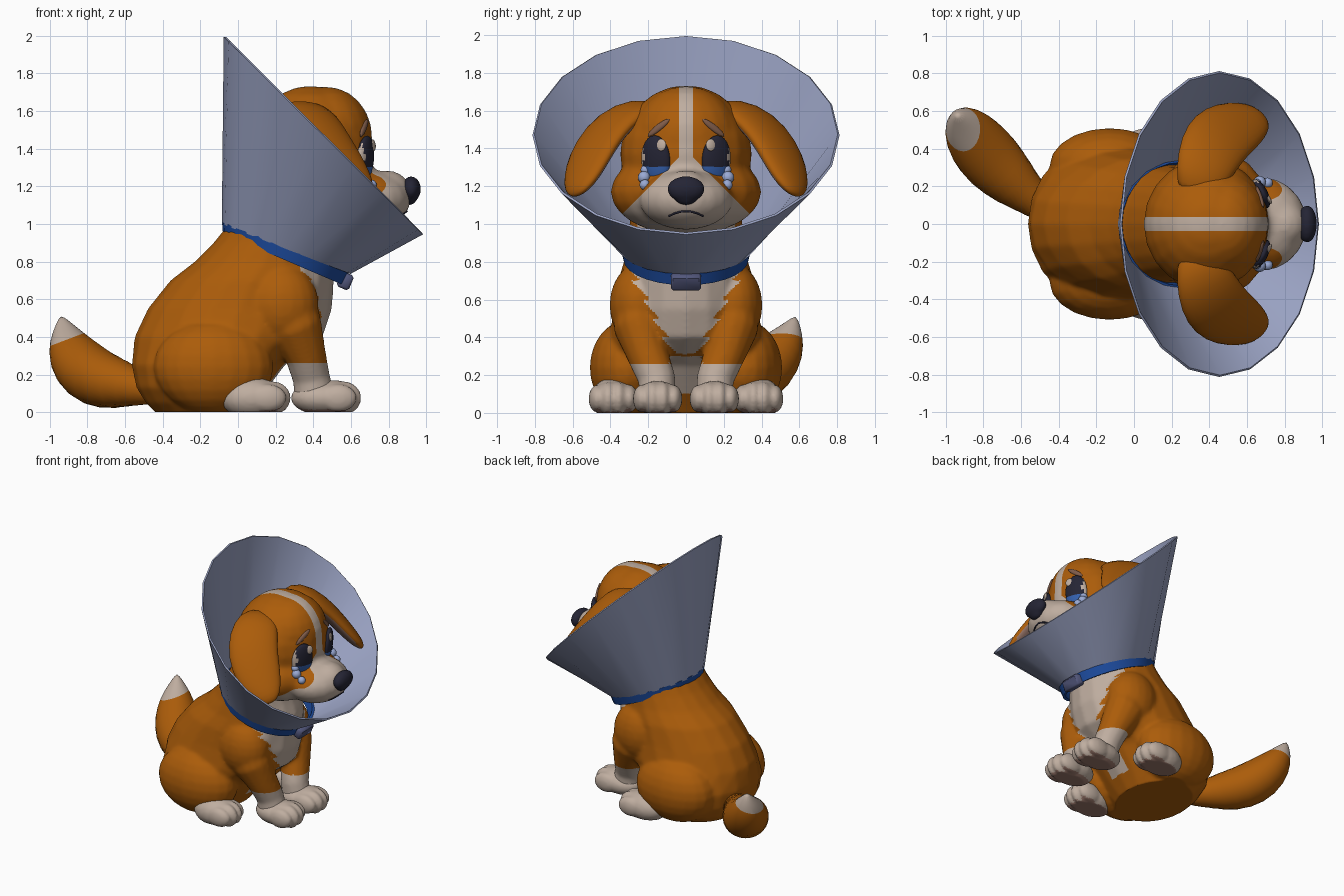
import bpy, bmesh, math
from mathutils import Vector, Matrix, Quaternion

cube = bpy.data.objects.get("Cube")
if cube:
    bpy.data.objects.remove(cube)


def material(name, rgb):
    m = bpy.data.materials.new(name)
    m.use_nodes = True
    m.diffuse_color = (*rgb, 1)
    bsdf = next(n for n in m.node_tree.nodes if n.type == 'BSDF_PRINCIPLED')
    bsdf.inputs["Base Color"].default_value = (*rgb, 1)
    return m


ORANGE = material("orange fur", (.41, .108, .003))
CREAM = material("cream fur", (.52, .42, .35))
CONE = material("pale blue plastic", (.32, .36, .54))
BLUE = material("collar blue", (.012, .07, .34))
NAVY = material("dark navy", (.018, .018, .035))
IRIS = material("iris blue", (.035, .12, .43))
BROW = material("brow brown", (.22, .11, .07))
PINK = material("pad pink", (.33, .19, .15))
TEAR = material("tear blue", (.32, .40, .66))
BUCKLE = material("buckle slate", (.085, .095, .2))


def ellipsoid(bm, c, r, rot=None):
    bmesh.ops.create_uvsphere(bm, u_segments=20, v_segments=12, radius=1,
                              matrix=Matrix.LocRotScale(Vector(c), rot, Vector(r)))


def loft(bm, stations, n=20, caps=True):
    """Skin elliptical rings, each given as centre, u and v half axes."""
    rings = []
    for c, u, v in stations:
        c, u, v = Vector(c), Vector(u), Vector(v)
        angles = [2 * math.pi * i / n for i in range(n)]
        rings.append([bm.verts.new(c + u * math.cos(a) + v * math.sin(a)) for a in angles])
    for a, b in zip(rings, rings[1:]):
        for i in range(n):
            j = (i + 1) % n
            bm.faces.new((a[i], a[j], b[j], b[i]))
    if caps:
        bm.faces.new(rings[0])
        bm.faces.new(rings[-1])


def tube(bm, stations, across, n=14):
    """Tube along points with (position, width, thickness)."""
    pts = [Vector(s[0]) for s in stations]
    rings = []
    for i, (p, a, b) in enumerate(stations):
        t = (pts[min(i + 1, len(pts) - 1)] - pts[max(i - 1, 0)]).normalized()
        v = t.cross(Vector(across)).normalized()
        rings.append((p, v.cross(t) * a, v * b))
    loft(bm, rings, n)


def finish(name, bm, mats, rule=None, voxel=0, soften=4, subsurf=0, solid=0, cuts=()):
    """Make the object, bake its modifiers, cut colour edges and paint faces."""
    bmesh.ops.recalc_face_normals(bm, faces=bm.faces)
    obj = bpy.data.objects.new(name, bpy.data.meshes.new(name))
    bm.to_mesh(obj.data)
    bm.free()
    bpy.context.collection.objects.link(obj)
    if voxel:
        mod = obj.modifiers.new("fuse", 'REMESH')
        mod.mode, mod.voxel_size = 'VOXEL', voxel
        mod = obj.modifiers.new("soften", 'SMOOTH')
        mod.factor, mod.iterations = .5, soften
    if subsurf:
        obj.modifiers.new("round", 'SUBSURF').levels = subsurf
    if solid:
        mod = obj.modifiers.new("thickness", 'SOLIDIFY')
        mod.thickness, mod.offset = solid, 0
    bpy.context.view_layer.update()
    dg = bpy.context.evaluated_depsgraph_get()
    baked = bpy.data.meshes.new_from_object(obj.evaluated_get(dg))
    obj.modifiers.clear()
    obj.data = baked
    baked.materials.clear()
    for m in mats:
        baked.materials.append(m)
    bm = bmesh.new()
    bm.from_mesh(baked)
    for co, no in cuts:
        bmesh.ops.bisect_plane(bm, geom=bm.verts[:] + bm.edges[:] + bm.faces[:],
                               plane_co=co, plane_no=no)
    for v in bm.verts:
        v.co.z = max(v.co.z, 0)
    bm.normal_update()
    for f in bm.faces:
        f.smooth = True
        f.material_index = int(rule(f.calc_center_median(), f.normal)) if rule else 0
    bm.to_mesh(baked)
    bm.free()
    baked.set_sharp_from_angle(angle=math.radians(45))
    return obj


# Torso, haunches and front legs fused into one body
bm = bmesh.new()
profile = [(-.02, -.42, .05, .3), (.05, -.49, .1, .37), (.13, -.54, .16, .42),
           (.25, -.565, .25, .435), (.4, -.55, .45, .41), (.55, -.48, .5, .38),
           (.7, -.36, .51, .36), (.8, -.23, .51, .33), (.9, -.13, .48, .31),
           (1.0, -.05, .46, .3), (1.2, .06, .5, .28)]
loft(bm, [(((a + b) / 2, 0, z), ((b - a) / 2, 0, 0), (0, w, 0)) for z, a, b, w in profile])
for s in (1, -1):
    ellipsoid(bm, (-.13, s * .31, .24), (.32, .2, .25))
    ellipsoid(bm, (.23, s * .25, .57), (.2, .155, .22))
    tube(bm, [((.24, s * .25, .62), .16, .13), ((.3, s * .25, .45), .15, .135),
              ((.36, s * .2, .3), .11, .11), ((.39, s * .155, .18), .1, .1),
              ((.41, s * .15, .06), .11, .1)], (1, 0, 0))


def body_rule(c, n):
    y = abs(c.y)
    leg = c.z < .26 and c.x > .265 and y > .03
    tuft = (c.z * 10 % 1) * .05
    bib = c.x > .33 and n.x > .15 and c.z > .28 and y < .02 + (c.z - .28) * .53 + tuft
    belly = c.x > .12 and .1 < c.z < .3 and y < .09 and n.x > .4
    return leg or bib or belly


finish("body", bm, [ORANGE, CREAM], body_rule, voxel=.012, soften=12,
       cuts=[((0, 0, .26), (0, 0, 1))])

# Paws with four toes and flat pads
for label, x, y, top in (("front", .45, .15, .09), ("hind", .075, .385, .11)):
    for side, s in (("left", 1), ("right", -1)):
        bm = bmesh.new()
        ellipsoid(bm, (x, s * y, .075), (.17, .125, top))
        ellipsoid(bm, (x + .06, s * y, .08), (.13, .122, .09))
        for k in (-1.5, -.5, .5, 1.5):
            ellipsoid(bm, (x + .11 - .012 * k * k, s * y + k * .056, .075),
                      (.1, .047, .092 - .008 * k * k))
        finish(f"{side}_{label}_paw", bm, [CREAM, PINK], lambda c, n: n.z < -.8,
               voxel=.012, soften=5)

# Tail with a cream tip
bm = bmesh.new()
tube(bm, [((-.42, .06, .12), .08, .08), ((-.52, .12, .13), .1, .1),
          ((-.64, .22, .15), .145, .15), ((-.75, .33, .175), .165, .175),
          ((-.845, .44, .25), .16, .165), ((-.9, .52, .35), .12, .125),
          ((-.925, .56, .44), .065, .065), ((-.94, .58, .51), .008, .008)], (1, -1, 0))
finish("tail", bm, [ORANGE, CREAM], lambda c, n: c.z > .355 + .38 * (c.x + .99), subsurf=1,
       cuts=[((-.99, 0, .355), (-.38, 0, 1))])

# Head with stripe and muzzle markings
bm = bmesh.new()
ellipsoid(bm, (.385, 0, 1.37), (.335, .35, .365))
ellipsoid(bm, (.47, 0, 1.46), (.245, .28, .27))
ellipsoid(bm, (.42, 0, 1.17), (.325, .4, .23))
ellipsoid(bm, (.68, 0, 1.13), (.24, .25, .16))
ellipsoid(bm, (.79, 0, 1.17), (.13, .13, .115))


def head_rule(c, n):
    y = abs(c.y)
    return (y < .038 and c.z > 1.2) or (c.x > .45 and c.z < 1.39 - y)


head = finish("head", bm, [ORANGE, CREAM], head_rule, voxel=.018, soften=6,
              cuts=[((0, .038, 0), (0, 1, 0)), ((0, -.038, 0), (0, 1, 0)),
                    ((0, 0, 1.39), (0, 1, 1)), ((0, 0, 1.39), (0, -1, 1))])
bpy.context.view_layer.update()


def on_face(y, z, lift=0.0):
    hit, loc, normal, _ = head.ray_cast(Vector((2, y, z)), Vector((-1, 0, 0)))
    return loc + normal * lift, normal.to_track_quat('X', 'Z')


def eye_rule(c, n):
    if abs(c.y) > .222 and c.z > 1.28:
        return 2
    return c.z < 1.315


for side, s in (("left", 1), ("right", -1)):
    # Ears drape outward and forward
    bm = bmesh.new()
    tube(bm, [((.33, s * .13, 1.59), .1, .05), ((.36, s * .26, 1.61), .15, .06),
              ((.4, s * .38, 1.54), .18, .065), ((.46, s * .47, 1.43), .185, .065),
              ((.54, s * .52, 1.32), .17, .06), ((.62, s * .55, 1.23), .13, .05),
              ((.67, s * .565, 1.18), .085, .035), ((.69, s * .57, 1.155), .03, .01)],
         (.75, -.42 * s, -.1))
    inward = Vector((-.3, -.6 * s, -.5)).normalized()
    finish(f"{side}_ear", bm, [ORANGE, PINK], lambda c, n: n.dot(inward) > .7, subsurf=1)
    # Eyes, highlights, tears and worried brows
    bm = bmesh.new()
    loc, rot = on_face(s * .16, 1.34)
    ellipsoid(bm, loc, (.035, .084, .13), rot)
    finish(f"{side}_eye", bm, [NAVY, IRIS, CREAM], eye_rule)
    bm = bmesh.new()
    loc, rot = on_face(s * .12, 1.415, .029)
    ellipsoid(bm, loc, (.01, .028, .032), rot)
    finish(f"{side}_eye_highlight", bm, [CREAM])
    bm = bmesh.new()
    for y, z, r in ((.21, 1.285, .028), (.22, 1.245, .033), (.215, 1.205, .028)):
        loc, rot = on_face(s * y, z, .004)
        ellipsoid(bm, loc, (r, r, r), rot)
    finish(f"{side}_tears", bm, [TEAR])
    bm = bmesh.new()
    loc, rot = on_face(s * .145, 1.51)
    ellipsoid(bm, loc, (.012, .075, .018), rot @ Quaternion((1, 0, 0), -s * .65))
    finish(f"{side}_brow", bm, [BROW])

# Nose and frowning mouth
bm = bmesh.new()
ellipsoid(bm, (.92, 0, 1.185), (.052, .1, .068))
ellipsoid(bm, (.91, 0, 1.15), (.045, .065, .05))
finish("nose", bm, [NAVY], voxel=.01)
bm = bmesh.new()
mouth = [(y, 1.068 - 3.2 * y * y) for y in (-.09, -.06, -.03, 0, .03, .06, .09)]
tube(bm, [(on_face(y, z)[0], .006, .006) for y, z in mouth], (0, 0, 1), 8)
finish("mouth", bm, [NAVY])


def slanted_ring(back, front, width):
    (x0, z0), (x1, z1) = back, front
    return (((x0 + x1) / 2, 0, (z0 + z1) / 2), ((x1 - x0) / 2, 0, (z1 - z0) / 2), (0, width, 0))


# Protective cone, collar and buckle
bm = bmesh.new()
loft(bm, [slanted_ring((-.08, 1.0), (.595, .74), .342),
          slanted_ring((-.07, 1.995), (.98, .95), .808)], 20, caps=False)
finish("protective_cone", bm, [CONE], solid=.012)
bm = bmesh.new()
loft(bm, [slanted_ring((-.07, .95), (.55, .68), .322),
          slanted_ring((-.075, 1.01), (.585, .752), .338)], 28, caps=False)
finish("collar", bm, [BLUE], solid=.02)
bm = bmesh.new()
bmesh.ops.create_cube(bm, size=1, matrix=Matrix.LocRotScale(
    Vector((.57, 0, .697)), Quaternion((0, 1, 0), .4), Vector((.07, .16, .085))))
bmesh.ops.bevel(bm, geom=bm.edges[:], offset=.012, segments=1, affect='EDGES')
finish("buckle", bm, [BUCKLE])
